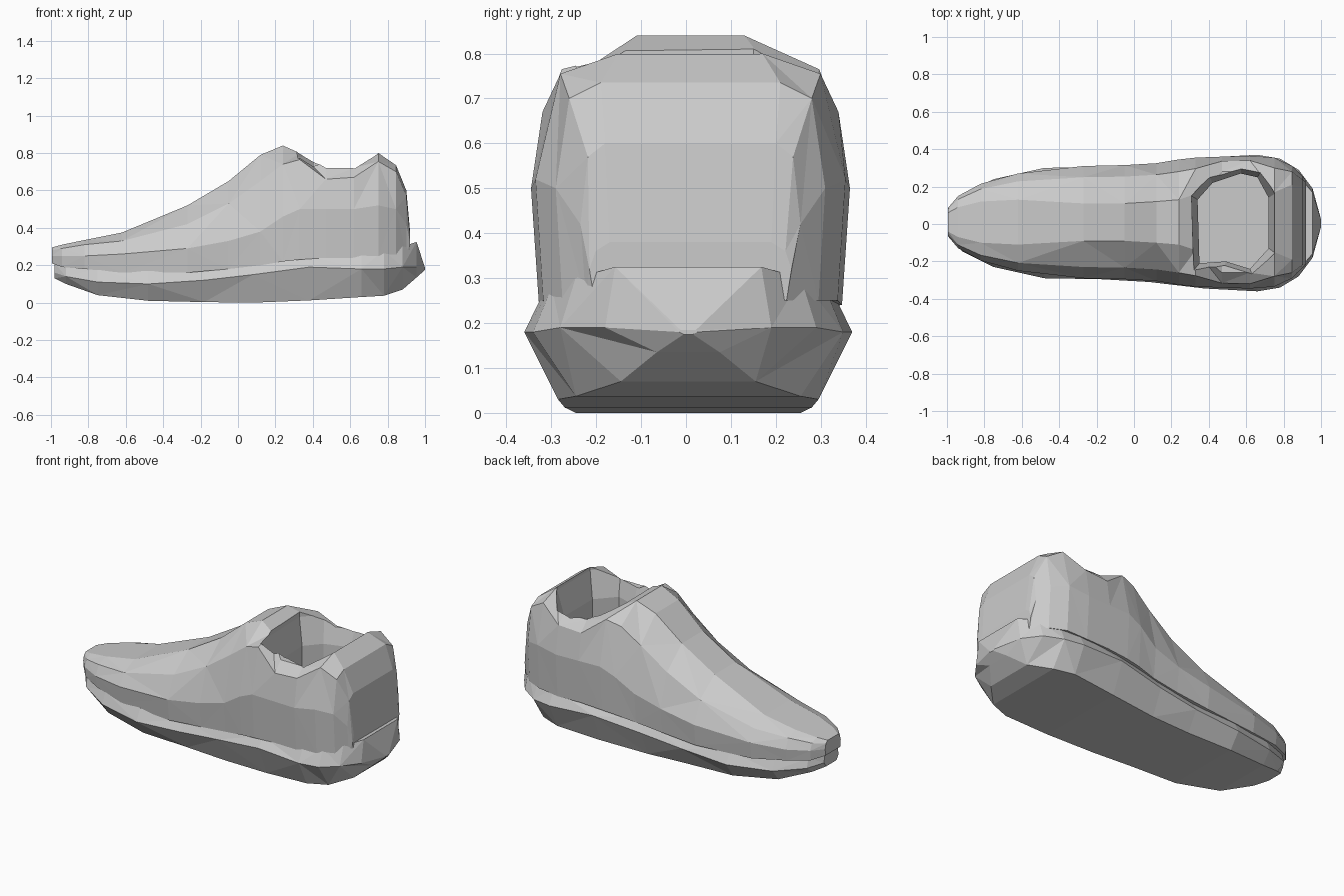
import bpy, bmesh

default_cube = bpy.data.objects.get("Cube")
if default_cube:
    bpy.data.objects.remove(default_cube, do_unlink=True)

# Single plain grey for the whole shoe
grey = bpy.data.materials.new("plain_grey")
grey.use_nodes = True
colour = (0.6, 0.6, 0.6, 1)
grey.diffuse_color = colour
grey.node_tree.nodes["Principled BSDF"].inputs["Base Color"].default_value = colour


def make_object(name, bm):
    bmesh.ops.recalc_face_normals(bm, faces=bm.faces)
    mesh = bpy.data.meshes.new(name)
    bm.to_mesh(mesh)
    bm.free()
    obj = bpy.data.objects.new(name, mesh)
    bpy.context.collection.objects.link(obj)
    mesh.materials.append(grey)
    return obj


def loft(name, rings):
    """Skin equal-length rings of points, split into flat facets and cap the ends."""
    bm = bmesh.new()
    rows = [[bm.verts.new(point) for point in ring] for ring in rings]
    for row_index, (near, far) in enumerate(zip(rows, rows[1:])):
        count = len(near)
        for i in range(count):
            j = (i + 1) % count
            if (i + row_index) % 2:
                bm.faces.new((near[i], near[j], far[j]))
                bm.faces.new((near[i], far[j], far[i]))
            else:
                bm.faces.new((near[i], near[j], far[i]))
                bm.faces.new((near[j], far[j], far[i]))
    bm.faces.new(rows[0])
    bm.faces.new(rows[-1])
    return make_object(name, bm)


def mirrored_ring(x, centre, half_profile):
    """Close a half profile of (half width, height) pairs across the centre line."""
    left = [(x, centre + width, z) for width, z in half_profile]
    right = [(x, centre - width, z) for width, z in reversed(half_profile)]
    return left + right


# Upper: x, top half width, side half width, top, shoulder, widest, base heights
upper_sections = [
    (-.995, .05, .075, .295, .28, .25, .21),
    (-.94, .08, .14, .31, .29, .25, .19),
    (-.82, .11, .205, .335, .31, .25, .18),
    (-.62, .12, .26, .375, .33, .26, .16),
    (-.27, .10, .30, .52, .42, .29, .16),
    (-.05, .10, .305, .65, .53, .33, .18),
    (.12, .11, .315, .79, .65, .38, .20),
    (.24, .12, .335, .84, .74, .46, .22),
    (.33, .15, .345, .80, .765, .50, .23),
    (.47, .27, .35, .72, .66, .50, .24),
    (.62, .27, .355, .72, .67, .50, .24),
    (.75, .16, .345, .80, .755, .52, .25),
    (.845, .20, .30, .735, .70, .50, .25),
    (.90, .19, .245, .60, .57, .42, .25),
    (.92, .18, .225, .38, .36, .32, .25),
]
upper_rings = []
for x, top_w, side_w, top, shoulder, widest, base in upper_sections:
    shoulder_w = top_w * .3 + side_w * .7
    upper_rings.append(mirrored_ring(x, .01, [
        (top_w, top), (shoulder_w, shoulder), (side_w, widest), (side_w * .95, base)]))
upper = loft("upper", upper_rings)

# Sole: x, edge half width, bottom half width, bottom, edge and top heights
sole_sections = [
    (-.98, .07, .05, .13, .16, .21),
    (-.92, .15, .10, .10, .14, .195),
    (-.75, .235, .18, .04, .11, .18),
    (-.48, .295, .23, .01, .10, .17),
    (-.18, .30, .235, .003, .12, .18),
    (.08, .315, .25, 0, .15, .22),
    (.38, .35, .275, .012, .19, .25),
    (.66, .365, .29, .03, .18, .27),
    (.78, .345, .25, .037, .18, .28),
    (.88, .285, .15, .07, .19, .30),
    (.955, .185, .07, .135, .19, .325),
    (1, .02, .01, .175, .18, .185),
]
sole_rings = []
for x, width, bottom_w, bottom, edge, top in sole_sections:
    sole_rings.append(mirrored_ring(x, .005, [
        (width * .88, top), (width, edge), (bottom_w, bottom)]))
loft("sole", sole_rings)

# Foot opening: a deep well with a slightly flared collar
centre_x, centre_y = .53, .01
opening = [(.34, .13), (.42, .22), (.57, .27), (.66, .25), (.72, .14),
           (.72, -.13), (.62, -.24), (.49, -.20), (.35, -.21)]


def opening_ring(scale, z):
    return [(centre_x + (x - centre_x) * scale, centre_y + (y - centre_y) * scale, z)
            for x, y in opening]


cutter = loft("opening_cutter", [
    opening_ring(1, .28), opening_ring(1, .62),
    opening_ring(1.17, .78), opening_ring(1.17, 1)])
cutter.hide_render = True
cut = upper.modifiers.new("foot_opening", 'BOOLEAN')
cut.operation = 'DIFFERENCE'
cut.solver = 'EXACT'
cut.object = cutter
bpy.context.view_layer.update()

# Bake the cut so the helper is no longer needed
evaluated = upper.evaluated_get(bpy.context.evaluated_depsgraph_get())
baked = bpy.data.meshes.new_from_object(evaluated)
upper.modifiers.clear()
upper.data = baked
bpy.data.objects.remove(cutter, do_unlink=True)
